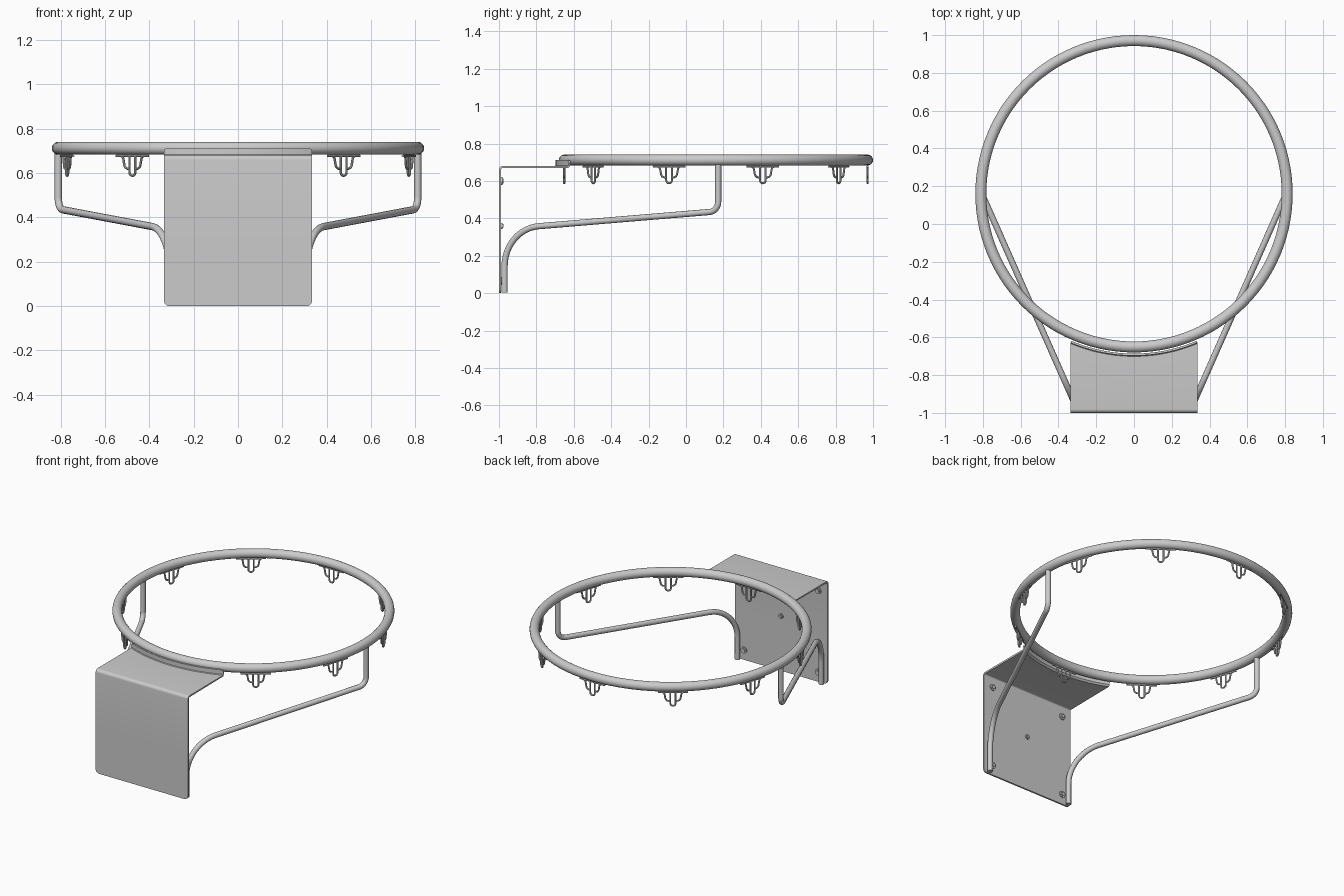
import bpy, bmesh, math
from mathutils import Vector

if "Cube" in bpy.data.objects:
    bpy.data.objects.remove(bpy.data.objects["Cube"])

RING_Y, RING_Z, RING_R, TUBE = 0.16, 0.712, 0.811, 0.029


def fillet(points, radii, n=8):
    """Round the inner corners of a polyline with true arcs."""
    pts = [Vector(p) for p in points]
    out = [pts[0]]
    for a, b, c, r in zip(pts, pts[1:], pts[2:], radii):
        u, v = (a - b).normalized(), (c - b).normalized()
        half = u.angle(v) / 2
        center = b + (u + v).normalized() * (r / math.sin(half))
        d = r / math.tan(half)
        s, e = b + u * d - center, b + v * d - center
        ang = s.angle(e)
        for i in range(n + 1):
            t = i / n
            out.append(center + (s * math.sin((1 - t) * ang) + e * math.sin(t * ang)) / math.sin(ang))
    return out + [pts[-1]]


def tube(name, paths, radius, res):
    """Round bar following one or more polylines, converted to a mesh."""
    cu = bpy.data.curves.new(name, 'CURVE')
    cu.dimensions = '3D'
    cu.bevel_depth, cu.bevel_resolution, cu.use_fill_caps = radius, res, True
    for path in paths:
        sp = cu.splines.new('POLY')
        sp.points.add(len(path) - 1)
        for p, co in zip(sp.points, path):
            p.co = (*co, 1)
    ob = bpy.data.objects.new(name, cu)
    bpy.context.collection.objects.link(ob)
    bpy.ops.object.select_all(action='DESELECT')
    bpy.context.view_layer.objects.active = ob
    ob.select_set(True)
    bpy.ops.object.convert(target='MESH')
    ob = bpy.context.object
    bpy.ops.object.shade_smooth_by_angle(angle=math.radians(40))
    return ob


# Rim
bpy.ops.mesh.primitive_torus_add(major_radius=RING_R, minor_radius=TUBE, major_segments=112,
                                 minor_segments=20, location=(0, RING_Y, RING_Z))
bpy.context.object.name = "rim"
bpy.ops.object.shade_smooth()

# Bent mounting plate: vertical sheet, top shelf cut to the rim, raised lip
W, CR, BR = 0.335, 0.025, 0.02
xs = [W - CR + CR * math.sin(i * math.pi / 12) for i in range(7)]
xs = [-x for x in reversed(xs)] + [(W - CR) * (i / 12 - 1) for i in range(1, 24)] + xs
bm = bmesh.new()
cols = []
for x in xs:
    k = max(0, abs(x) - (W - CR))
    corner = CR - math.sqrt(max(0, CR * CR - k * k))
    y_lip = RING_Y - math.sqrt(0.857 ** 2 - x * x)
    prof = [(-1, corner), (-1, 0.3)]
    for i in range(7):
        a = i * math.pi / 12
        prof.append((-1 + BR * (1 - math.cos(a)), 0.68 - BR * (1 - math.sin(a))))
    prof += [(y_lip - 0.004, 0.68), (y_lip, 0.684), (y_lip, 0.712 - corner * 0.4)]
    cols.append([bm.verts.new((x, y, z)) for y, z in prof])
for a, b in zip(cols, cols[1:]):
    for j in range(len(a) - 1):
        bm.faces.new((a[j], b[j], b[j + 1], a[j + 1]))
me = bpy.data.meshes.new("mounting_plate")
bm.to_mesh(me)
bm.free()
plate = bpy.data.objects.new("mounting_plate", me)
bpy.context.collection.objects.link(plate)
sol = plate.modifiers.new("thickness", 'SOLIDIFY')
sol.thickness, sol.offset = 0.011, -1
bpy.ops.object.select_all(action='DESELECT')
bpy.context.view_layer.objects.active = plate
plate.select_set(True)
bpy.ops.object.modifier_apply(modifier="thickness")
bpy.ops.object.shade_smooth_by_angle(angle=math.radians(35))

# Support braces, one each side
for side, label in ((-1, "left"), (1, "right")):
    lo, hi = (0.305 * side, -0.97), (0.811 * side, 0.172)
    path = fillet([(*lo, 0.003), (*lo, 0.343), (*hi, 0.438), (*hi, 0.70)], [0.215, 0.055], 12)
    tube("brace_" + label, [path], 0.0165, 4)

# Bolts on the inner face of the plate
for i, (x, z) in enumerate([(-0.27, 0.6), (0.27, 0.6), (-0.27, 0.065), (0.27, 0.065), (0, 0.36)]):
    for part, r, d, n in (("washer", 0.021, 0.008, 24), ("nut", 0.013, 0.014, 6)):
        s = 0.75 if i == 4 else 1
        bpy.ops.mesh.primitive_cylinder_add(vertices=n, radius=r * s, depth=d, location=(x, -0.99 + d / 2, z),
                                            rotation=(math.pi / 2, 0, 0))
        bpy.context.object.name = f"bolt_{part}_{i + 1}"
        bpy.ops.object.shade_smooth_by_angle(angle=math.radians(35))

# Net hooks: stepped wire arms with a narrow hanging loop, repeated round the rim
top = RING_Z - TUBE - 0.006
arms = [fillet([(s * 0.09, 0, top), (s * 0.053, 0, top), (s * 0.042, 0, 0.622), (s * 0.016, 0, 0.618)],
               [0.016, 0.02], 5) for s in (-1, 1)]
loop = fillet([(-0.016, 0, top), (-0.016, 0, 0.588), (0.016, 0, 0.588), (0.016, 0, top)], [0.0155, 0.0155], 5)
bar = [(-0.09, 0, top), (0.09, 0, top)]
hook = tube("net_hook_1", arms + [loop, bar], 0.0055, 2)
for i in range(10):
    ob = hook if i == 0 else hook.copy()
    if i:
        ob.name = f"net_hook_{i + 1}"
        bpy.context.collection.objects.link(ob)
    a = math.radians(18 + 36 * i)
    ob.location = (RING_R * math.cos(a), RING_Y + RING_R * math.sin(a), 0)
    ob.rotation_euler = (0, 0, a + math.pi / 2)
